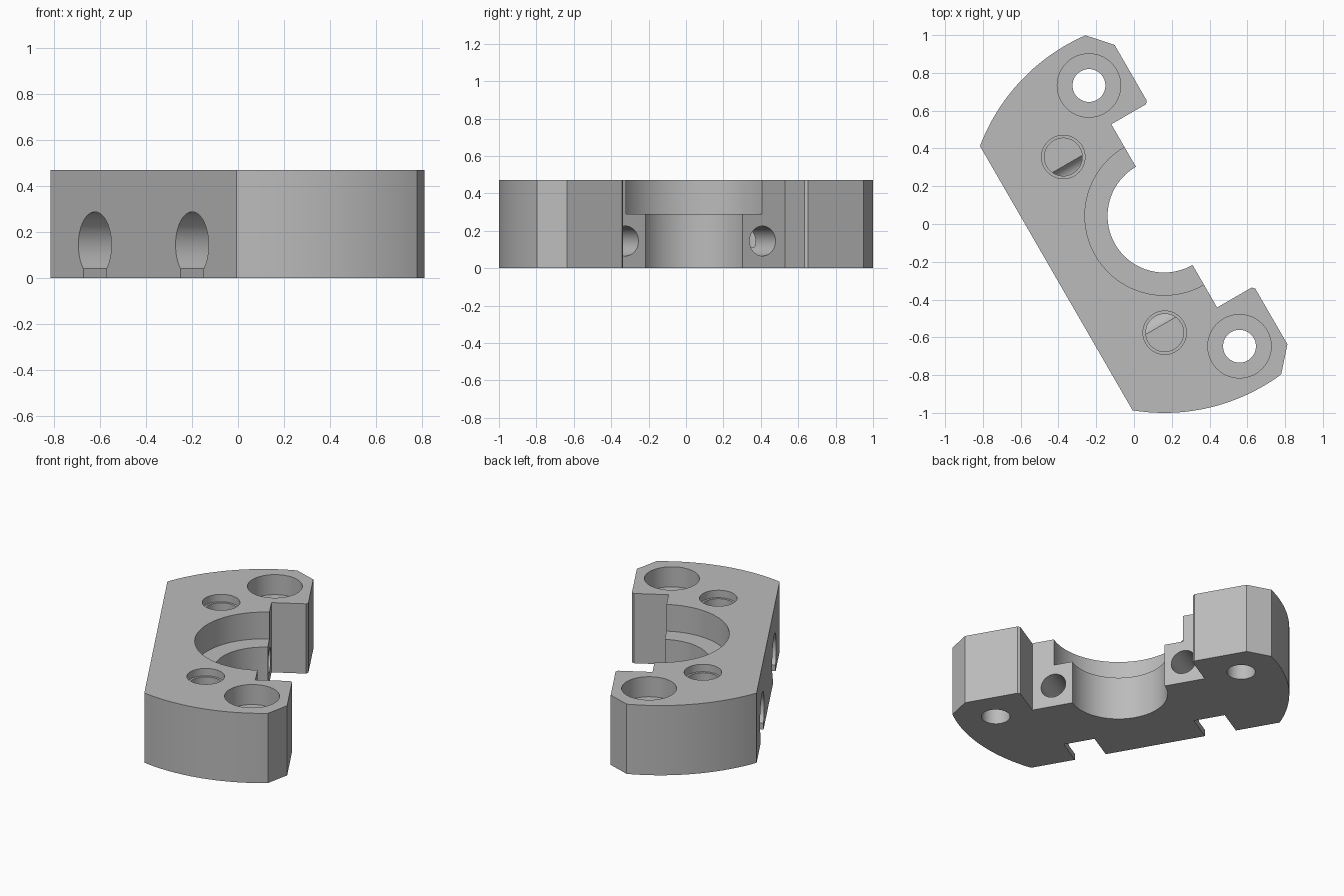
import bpy, bmesh
from math import sin, cos, pi, radians, atan2
from mathutils import Matrix, Vector

cube = bpy.data.objects.get("Cube")
if cube:
    bpy.data.objects.remove(cube, do_unlink=True)

HEIGHT = 0.47
OUTER, BORE = 1.043, 0.30
BACK = -0.66          # flat mounting side, measured from the bore axis
PLACE = Matrix.Translation((0.16, 0.043, 0)) @ Matrix.Rotation(radians(-60), 4, 'Z')

steel = bpy.data.materials.new("satin grey")
steel.use_nodes = True
grey = (0.5, 0.5, 0.5, 1)
steel.diffuse_color = grey
steel.node_tree.nodes["Principled BSDF"].inputs["Base Color"].default_value = grey


def make_object(name, bm):
    bmesh.ops.recalc_face_normals(bm, faces=bm.faces)
    mesh = bpy.data.meshes.new(name)
    bm.to_mesh(mesh)
    bm.free()
    mesh.materials.append(steel)
    obj = bpy.data.objects.new(name, mesh)
    bpy.context.collection.objects.link(obj)
    return obj


def arc(radius, start, end, steps):
    return [(radius * cos(start + (end - start) * i / steps),
             radius * sin(start + (end - start) * i / steps)) for i in range(steps + 1)]


# Clamp body: symmetric outline, extruded
half = [(0.56, 0), (0.56, 0.212), (0.575, 0.225), (0.915, 0.225), (1.036, 0.117)]
rim_start = atan2(0.117, 1.036)
rim_end = atan2(BACK, 0.808)
right = half + arc(OUTER, rim_start, rim_end, 24)[1:]
left = [(-x, y) for x, y in reversed(right)]
outline = right + left + arc(BORE, pi, 2 * pi, 40)

bm = bmesh.new()
base = bm.faces.new([bm.verts.new((x, y, 0)) for x, y in outline])
top = bmesh.ops.extrude_face_region(bm, geom=[base])["geom"]
bmesh.ops.translate(bm, vec=(0, 0, HEIGHT),
                    verts=[g for g in top if isinstance(g, bmesh.types.BMVert)])
body = make_object("clamp_body", bm)
cutters = []


def cut(name, bm):
    cutter = make_object(name, bm)
    cutter.hide_render = True
    mod = body.modifiers.new(name, 'BOOLEAN')
    mod.operation, mod.solver, mod.object = 'DIFFERENCE', 'EXACT', cutter
    cutters.append(cutter)


def drill(name, start, end, radius, sides=48):
    a, b = Vector(start), Vector(end)
    turn = (b - a).to_track_quat('Z', 'Y').to_matrix().to_4x4()
    bm = bmesh.new()
    bmesh.ops.create_cone(bm, cap_ends=True, segments=sides, radius1=radius, radius2=radius,
                          depth=(b - a).length, matrix=Matrix.Translation((a + b) / 2) @ turn)
    cut(name, bm)


def vertical(name, x, y, low, radius, sides=48):
    drill(name, (x, y, low), (x, y, HEIGHT + 0.1), radius, sides)


# Wide seat around the bore
vertical("bore_seat", 0, 0, 0.29, 0.42, 80)

for side, s in (("left", 1), ("right", -1)):
    # Recessed through holes in the ears
    vertical(side + "_ear_hole", s * 0.797, 0, -0.1, 0.087)
    vertical(side + "_ear_recess", s * 0.797, 0, 0.335, 0.168)
    # Blind holes with a stepped mouth
    vertical(side + "_blind_hole", s * 0.537, -0.307, 0.11, 0.10)
    vertical(side + "_blind_mouth", s * 0.537, -0.307, 0.42, 0.115)
    # Cross bolt holes, with head pockets open to the underside
    x, z = s * 0.423, 0.145
    drill(side + "_bolt_hole", (x, BACK - 0.1, z), (x, 0.1, z), 0.08)
    drill(side + "_bolt_pocket", (x, BACK - 0.1, z), (x, -0.46, z), 0.144)
    bm = bmesh.new()
    slot = Matrix.Translation((x, BACK + 0.05, 0)) @ Matrix.Diagonal((0.2, 0.3, 0.09, 1))
    bmesh.ops.create_cube(bm, size=1, matrix=slot)
    cut(side + "_pocket_slot", bm)

# Apply the cuts, drop the cutters and turn the part into place
bpy.context.view_layer.update()
graph = bpy.context.evaluated_depsgraph_get()
finished = bpy.data.meshes.new_from_object(body.evaluated_get(graph))
body.modifiers.clear()
body.data = finished
for cutter in cutters:
    bpy.data.objects.remove(cutter, do_unlink=True)
finished.transform(PLACE)
finished.materials.clear()
finished.materials.append(steel)
for face in finished.polygons:
    face.material_index = 0

bpy.ops.object.select_all(action='DESELECT')
body.select_set(True)
bpy.context.view_layer.objects.active = body
bpy.ops.object.shade_smooth_by_angle(angle=radians(25))
